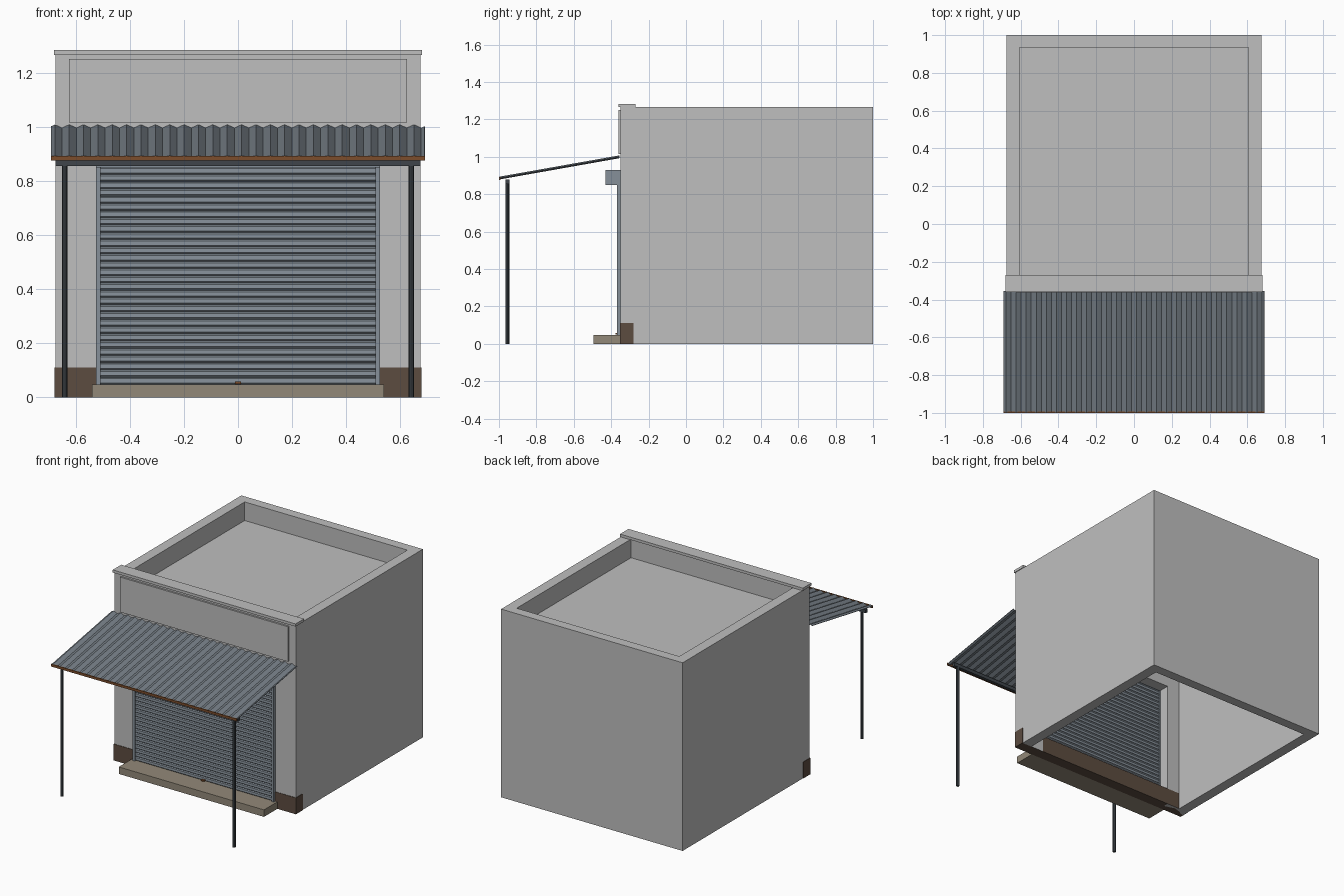
import bpy
import bmesh
import math
from mathutils import Vector

default = bpy.data.objects.get("Cube")
if default:
    bpy.data.objects.remove(default, do_unlink=True)


def material(name, r, g, b):
    m = bpy.data.materials.new(name)
    m.use_nodes = True
    m.diffuse_color = (r, g, b, 1)
    m.node_tree.nodes["Principled BSDF"].inputs["Base Color"].default_value = (r, g, b, 1)
    return m


PLASTER = material("plaster grey", 0.52, 0.52, 0.52)
STEEL = material("shutter steel", 0.24, 0.28, 0.32)
SHEET = material("corrugated sheet", 0.18, 0.21, 0.24)
DARK = material("dark metal", 0.05, 0.06, 0.07)
BROWN = material("plinth brown", 0.107, 0.072, 0.051)
STONE = material("step stone", 0.29, 0.25, 0.19)
RUST = material("rust", 0.2, 0.075, 0.025)


def finish(name, bm, mat):
    mesh = bpy.data.meshes.new(name)
    bmesh.ops.recalc_face_normals(bm, faces=bm.faces)
    bm.to_mesh(mesh)
    bm.free()
    mesh.materials.append(mat)
    obj = bpy.data.objects.new(name, mesh)
    bpy.context.collection.objects.link(obj)
    return obj


def box(name, xs, ys, zs, mat):
    bm = bmesh.new()
    bmesh.ops.create_cube(bm, size=1)
    for v in bm.verts:
        v.co = [(lo + hi) / 2 + c * (hi - lo) for c, (lo, hi) in zip(v.co, (xs, ys, zs))]
    return finish(name, bm, mat)


def sheet(name, profile, sweep, thickness, mat):
    """Sweep an open profile along a vector and give it thickness."""
    bm = bmesh.new()
    near = [bm.verts.new(p) for p in profile]
    far = [bm.verts.new(p + sweep) for p in profile]
    for i in range(len(profile) - 1):
        bm.faces.new((near[i], near[i + 1], far[i + 1], far[i]))
    obj = finish(name, bm, mat)
    mod = obj.modifiers.new("thickness", "SOLIDIFY")
    mod.thickness = thickness
    mod.offset = 0
    return obj


def cut(obj, xs, ys, zs):
    """Subtract a box from an object."""
    cutter = box("cutter", xs, ys, zs, PLASTER)
    cutter.hide_render = True
    mod = obj.modifiers.new("cut", "BOOLEAN")
    mod.operation = "DIFFERENCE"
    mod.solver = "EXACT"
    mod.object = cutter
    bpy.context.view_layer.objects.active = obj
    bpy.ops.object.modifier_apply(modifier=mod.name)
    bpy.data.objects.remove(cutter, do_unlink=True)


# Building shell: open-bottomed room, sunken roof and doorway
FRONT = -0.35
walls = box("building_walls", (-0.675, 0.675), (FRONT, 1), (0, 1.265), PLASTER)
cut(walls, (-0.605, 0.605), (-0.28, 0.935), (-0.1, 1.09))
cut(walls, (-0.605, 0.605), (-0.28, 0.935), (1.14, 1.4))
cut(walls, (-0.51, 0.51), (-0.5, -0.2), (-0.1, 0.85))

# Facade trim
box("front_coping", (-0.68, 0.68), (-0.36, -0.27), (1.265, 1.283), PLASTER)
box("sign_panel", (-0.625, 0.625), (-0.362, FRONT), (1.015, 1.25), PLASTER)
box("plinth", (-0.678, 0.678), (-0.353, -0.28), (0, 0.11), BROWN)
box("door_step", (-0.54, 0.54), (-0.495, -0.353), (0, 0.047), STONE)

# Rolling shutter: each slat leans out and returns underneath
slats, bottom, top = 30, 0.047, 0.85
pitch = (top - bottom) / slats
slat_profile = []
for i in range(slats):
    z = top - i * pitch
    for drop, y in ((0, -0.356), (0.2, -0.362), (0.75, -0.363)):
        slat_profile.append(Vector((-0.51, y, z - drop * pitch)))
slat_profile.append(Vector((-0.51, -0.356, bottom)))
sheet("shutter_slats", slat_profile, Vector((1.02, 0, 0)), 0.002, STEEL)
box("shutter_housing", (-0.525, 0.525), (-0.43, FRONT), (0.85, 0.93), STEEL)
box("shutter_handle", (-0.012, 0.012), (-0.378, -0.36), (0.05, 0.058), RUST)

# Corrugated awning, sloping down to the front
waves, half = 26, 0.69
steps = waves * 4
wave_profile = [
    Vector((-half + 2 * half * i / steps, -0.998,
            0.886 + 0.006 * math.sin(i * math.pi / 2)))
    for i in range(steps + 1)]
sheet("awning_sheet", wave_profile, Vector((0, 0.643, 0.114)), 0.003, SHEET)
box("awning_edge", (-half, half), (-1, -0.992), (0.875, 0.891), RUST)
box("awning_beam", (-0.675, 0.675), (-0.965, -0.945), (0.855, 0.878), DARK)

# Shutter guides and awning posts on both sides
for side, label in ((1, "left"), (-1, "right")):
    inner, outer = sorted((side * 0.508, side * 0.524))
    box("shutter_guide_" + label, (inner, outer), (-0.37, FRONT), (0.047, 0.85), STEEL)
    bm = bmesh.new()
    bmesh.ops.create_cone(bm, cap_ends=True, segments=8, radius1=0.01, radius2=0.01, depth=0.865)
    bmesh.ops.translate(bm, verts=bm.verts, vec=(side * 0.64, -0.955, 0.4325))
    finish("awning_post_" + label, bm, DARK)
